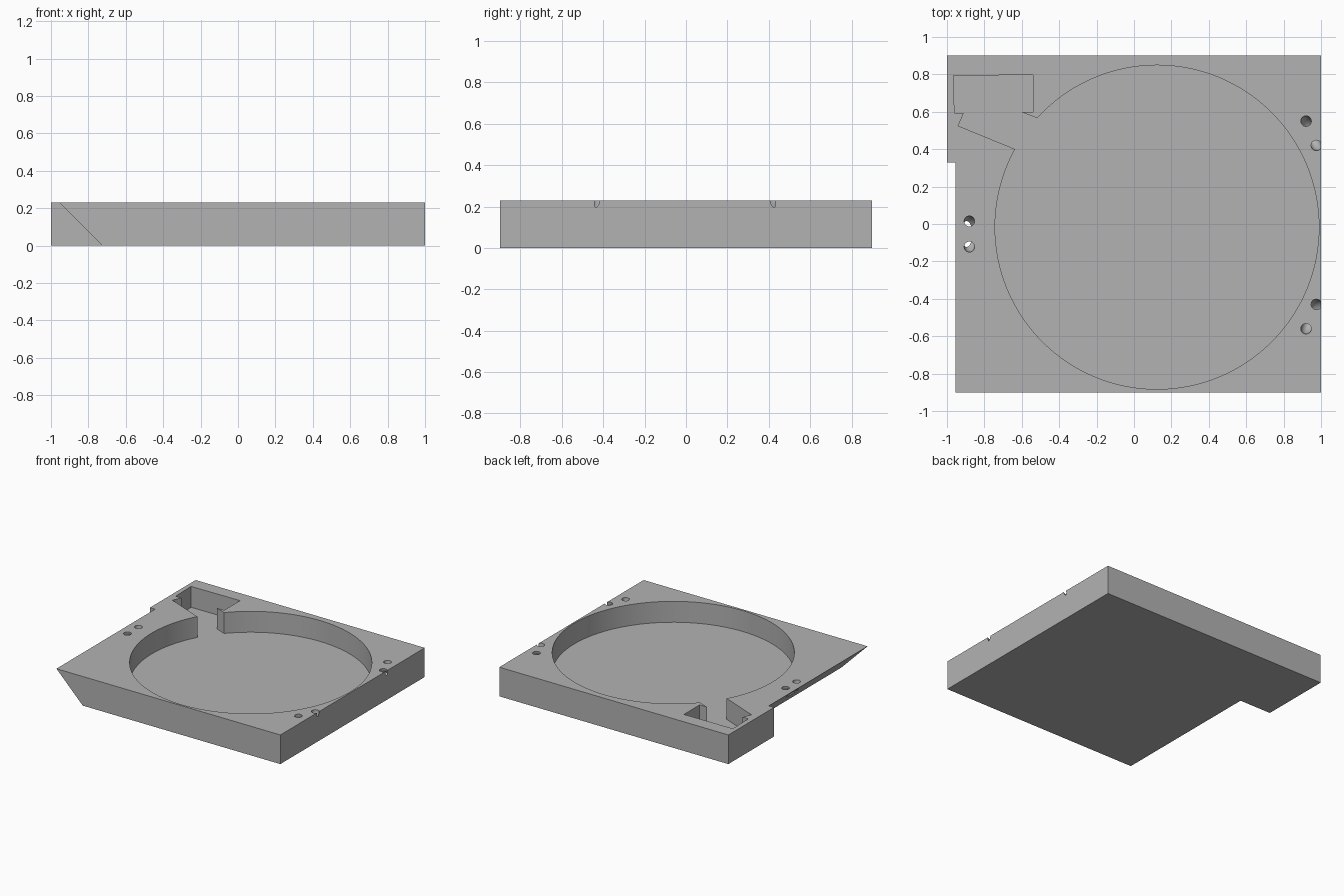
import bpy, bmesh, math
from mathutils import Vector

if "Cube" in bpy.data.objects:
    bpy.data.objects.remove(bpy.data.objects["Cube"])

TOP, FLOOR = 0.23, 0.065

grey = bpy.data.materials.new("plain grey")
grey.diffuse_color = (0.45, 0.45, 0.45, 1)
grey.use_nodes = True
grey.node_tree.nodes["Principled BSDF"].inputs["Base Color"].default_value = grey.diffuse_color


def prism(name, base, offset):
    """Extrude a flat outline by an offset vector."""
    bm = bmesh.new()
    face = bm.faces.new([bm.verts.new(p) for p in base])
    new = bmesh.ops.extrude_face_region(bm, geom=[face])["geom"]
    bmesh.ops.translate(bm, vec=Vector(offset),
                        verts=[v for v in new if isinstance(v, bmesh.types.BMVert)])
    bmesh.ops.recalc_face_normals(bm, faces=bm.faces)
    mesh = bpy.data.meshes.new(name)
    bm.to_mesh(mesh)
    bm.free()
    obj = bpy.data.objects.new(name, mesh)
    bpy.context.collection.objects.link(obj)
    return obj


def cut(target, cutter):
    """Subtract the cutter from the target and discard it."""
    mod = target.modifiers.new("cut", "BOOLEAN")
    mod.operation, mod.solver, mod.object = "DIFFERENCE", "EXACT", cutter
    bpy.ops.object.select_all(action="DESELECT")
    target.select_set(True)
    bpy.context.view_layer.objects.active = target
    bpy.ops.object.modifier_apply(modifier=mod.name)
    bpy.data.objects.remove(cutter, do_unlink=True)


# Rectangular tray block
tray = prism("tray", [(-1, -0.9, 0), (1, -0.9, 0), (1, 0.9, 0), (-1, 0.9, 0)], (0, 0, TOP))
tray.data.materials.append(grey)

# Undercut slope along the left side, ending at the rear corner block
slope = [(-0.525, -0.2), (-1.125, 0.4), (-1.5, 0.4), (-1.5, -0.2)]
cut(tray, prism("slope_cutter", [(x, -1.2, z) for x, z in slope], (0, 1.53, 0)))

# Round recess
cx, cy, r = 0.123, -0.017, 0.866
ring = [math.tau * i / 128 for i in range(128)]
cut(tray, prism("recess_cutter",
                [(cx + r * math.cos(a), cy + r * math.sin(a), FLOOR) for a in ring], (0, 0, 0.4)))

# Corner pocket and the slanted channel opening into the recess
pocket = [(-0.965, 0.793), (-0.54, 0.797), (-0.54, 0.6), (-0.605, 0.6), (-0.515, 0.565),
          (-0.42, 0.528), (-0.54, 0.361), (-0.635, 0.4), (-0.94, 0.525), (-0.91, 0.594),
          (-0.96, 0.594)]
cut(tray, prism("pocket_cutter", [(x, y, FLOOR) for x, y in pocket], (0, 0, 0.4)))

# Curved tie holes: half-ring tunnels joining pairs of openings
for a, b in [((-0.88, 0.015), (-0.88, -0.122)),
             ((0.92, 0.55), (0.975, 0.42)),
             ((0.975, -0.43), (0.92, -0.56))]:
    dx, dy = b[0] - a[0], b[1] - a[1]
    bpy.ops.mesh.primitive_torus_add(
        location=((a[0] + b[0]) / 2, (a[1] + b[1]) / 2, TOP),
        rotation=(math.pi / 2, 0, math.atan2(dy, dx)),
        major_radius=math.hypot(dx, dy) / 2, minor_radius=0.028,
        major_segments=48, minor_segments=24)
    cut(tray, bpy.context.object)

# Smooth curved walls, crisp edges
bpy.ops.object.select_all(action="DESELECT")
tray.select_set(True)
bpy.context.view_layer.objects.active = tray
bpy.ops.object.shade_smooth_by_angle(angle=math.radians(30))
